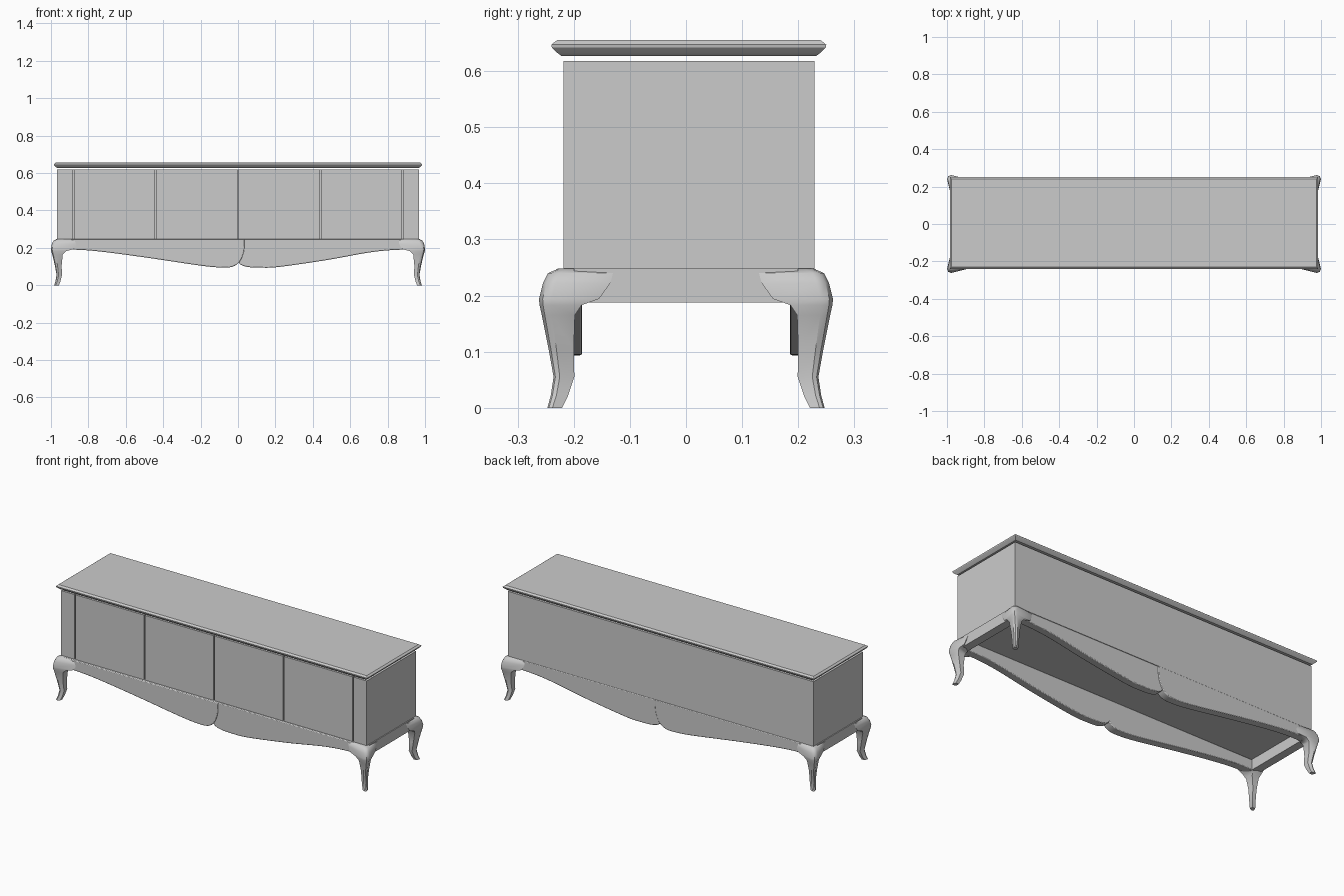
import bpy, bmesh
from mathutils import Vector

if "Cube" in bpy.data.objects:
    bpy.data.objects.remove(bpy.data.objects["Cube"])


def finish(name, bm, angle=0.6):
    bmesh.ops.recalc_face_normals(bm, faces=bm.faces)
    me = bpy.data.meshes.new(name)
    bm.to_mesh(me)
    bm.free()
    ob = bpy.data.objects.new(name, me)
    bpy.context.collection.objects.link(ob)
    bpy.ops.object.select_all(action='DESELECT')
    ob.select_set(True)
    bpy.context.view_layer.objects.active = ob
    bpy.ops.object.shade_smooth_by_angle(angle=angle)
    return ob


def loft(name, rings, angle=0.6):
    bm = bmesh.new()
    loops = [[bm.verts.new(p) for p in r] for r in rings]
    n = len(loops[0])
    for a, b in zip(loops, loops[1:]):
        for i in range(n):
            j = (i + 1) % n
            bm.faces.new((a[i], a[j], b[j], b[i]))
    bm.faces.new(loops[0])
    bm.faces.new(loops[-1])
    return finish(name, bm, angle)


def rect(x0, x1, y0, y1, z):
    return [(x0, y0, z), (x1, y0, z), (x1, y1, z), (x0, y1, z)]


def box(name, x0, x1, y0, y1, z0, z1):
    return loft(name, [rect(x0, x1, y0, y1, z) for z in (z0, z1)])


def smooth_curve(pts, steps=5):
    # Catmull-Rom interpolation through 2D points
    p = [Vector(q) for q in [pts[0]] + pts + [pts[-1]]]
    out = []
    for a, b, c, d in zip(p, p[1:], p[2:], p[3:]):
        for s in range(steps):
            t = s / steps
            out.append(0.5 * (2 * b + (c - a) * t + (2 * a - 5 * b + 4 * c - d) * t * t
                              + (3 * b - a - 3 * c + d) * t ** 3))
    return out + [p[-1]]


# Moulded top
loft("top_board", [rect(-.985 + o, .985 - o, -.24 + o, .25 - o, z) for z, o in
                   ((.627, .018), (.633, .010), (.642, .001), (.647, 0), (.652, .006), (.655, .010))], 0.3)

# Cabinet body, corner stiles and four doors
box("cabinet_body", -.967, .967, -.206, .229, .248, .618)
edges = [-.967, -.88, -.44, 0, .44, .88, .967]
gap = .003
for i, (a, b) in enumerate(zip(edges, edges[1:])):
    a += gap if i > 0 else 0
    b -= gap if i < 5 else 0
    box("stile" if i in (0, 5) else "door", a, b, -.218, -.204, .248, .618)

# Scalloped aprons, the left lobe curling over the right one at the centre
left = smooth_curve([(-.945, .189), (-.84, .189), (-.70, .176), (-.47, .145), (-.2, .105), (-.09, .095),
                     (-.03, .099), (.008, .125), (.029, .17), (.035, .21), (.035, .244)])
right = smooth_curve([(0, .135), (.012, .112), (.05, .098), (.12, .094), (.22, .098), (.47, .134),
                      (.70, .175), (.84, .189), (.945, .189)])
for side, label in ((-1, "front"), (1, "back")):
    for lobe, curve, depth in (("left", left, .232), ("right", right, .229)):
        outline = [(curve[0].x, .248)] + [tuple(p) for p in curve] + [(curve[-1].x, .248)]
        ob = loft(f"{label}_apron_{lobe}", [[(x, side * y, z) for x, z in outline] for y in (.185, depth)])
        m = ob.modifiers.new("edge_round", 'BEVEL')
        m.width, m.segments = .004, 2

# Side rails
for s in (-1, 1):
    x0, x1 = sorted((s * .925, s * .972))
    box("side_rail", x0, x1, -.2, .2, .188, .248)

# Cabriole legs: z, outer x, outer y, corner chamfer, inner x, flare y, inner y, flare x
sections = [(.248, .962, .227, .016, .86, .224, .13, .962),
            (.240, .985, .246, .020, .86, .229, .13, .972),
            (.222, .995, .255, .022, .862, .231, .135, .975),
            (.194, 1.0, .262, .022, .875, .236, .155, .978),
            (.183, .999, .261, .021, .918, .246, .186, .985),
            (.165, .993, .257, .018, .937, .245, .198, .980),
            (.105, .979, .245, .014, .943, .235, .200, .969),
            (.055, .970, .236, .011, .941, .228, .199, .962),
            (.022, .976, .241, .010, .949, .234, .210, .969),
            (0, .983, .247, .009, .957, .240, .221, .976)]
for sx in (-1, 1):
    for sy in (-1, 1):
        rings = []
        for z, ou, ov, c, iu, bv, iv, bu in sections:
            pts = [(max(iu, .93), max(iv, .186)), (iu, bv), (ou - c, ov),
                   (ou - c * .3, ov - c * .3), (ou, ov - c), (bu, iv)]
            rings.append([(sx * x, sy * y, z) for x, y in pts])
        loft("front_leg" if sy < 0 else "back_leg", rings, 0.7)
